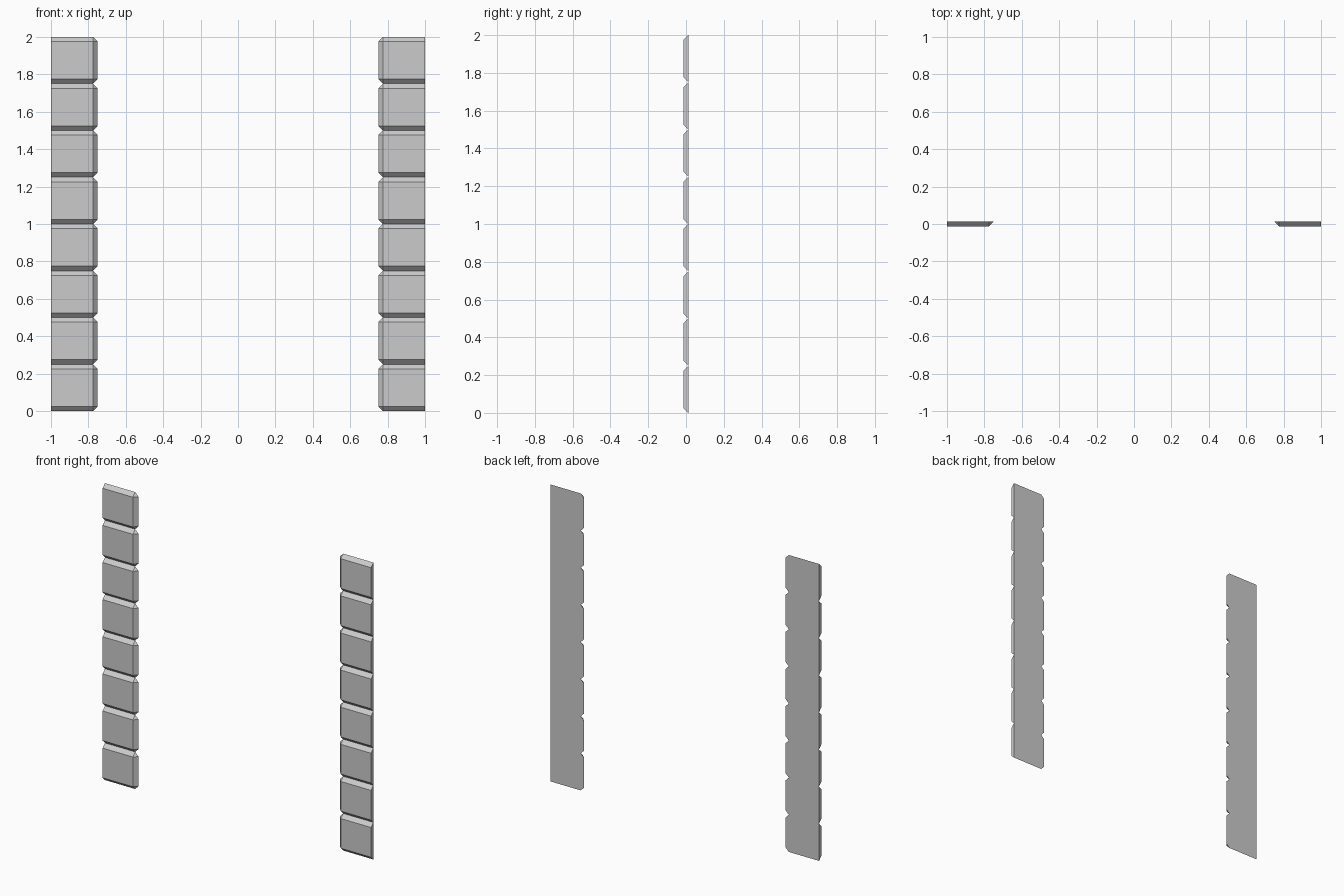
import bpy
import bmesh

if "Cube" in bpy.data.objects:
    bpy.data.objects.remove(bpy.data.objects["Cube"])

BLOCK = 0.25    # block width and height
CHAMFER = 0.025
FRONT, BACK = -0.0125, 0.0125
OUTER, INNER = -1.0, -0.75


def make_block_mesh():
    """One corner stone: flat back and outer side, chamfered top, bottom and inner edge."""
    c, xi = CHAMFER, INNER - CHAMFER
    bm = bmesh.new()
    front = [bm.verts.new((x, FRONT, z)) for x, z in
             ((OUTER, c), (xi, c), (xi, BLOCK - c), (OUTER, BLOCK - c))]
    back = [bm.verts.new((x, BACK, z)) for x, z in
            ((OUTER, 0), (xi, 0), (INNER, c), (INNER, BLOCK - c), (xi, BLOCK), (OUTER, BLOCK))]
    f, b = front, back
    for face in (f, b[::-1],
                 (f[0], b[0], b[1], f[1]),      # bottom slope
                 (f[1], b[1], b[2]),            # lower corner
                 (f[1], b[2], b[3], f[2]),      # inner slope
                 (f[2], b[3], b[4]),            # upper corner
                 (f[2], b[4], b[5], f[3]),      # top slope
                 (f[3], b[5], b[0], f[0])):     # outer side
        bm.faces.new(face)
    bmesh.ops.recalc_face_normals(bm, faces=bm.faces)
    mesh = bpy.data.meshes.new("corner_stones")
    bm.to_mesh(mesh)
    bm.free()
    return mesh


# Column of eight stones, mirrored to the other side
stones = bpy.data.objects.new("corner_stones", make_block_mesh())
bpy.context.collection.objects.link(stones)

stack = stones.modifiers.new("stack", 'ARRAY')
stack.count = 8
stack.use_relative_offset = False
stack.use_constant_offset = True
stack.constant_offset_displace = (0, 0, BLOCK)

mirror = stones.modifiers.new("mirror", 'MIRROR')
mirror.use_axis[0] = True
mirror.use_mirror_merge = False
